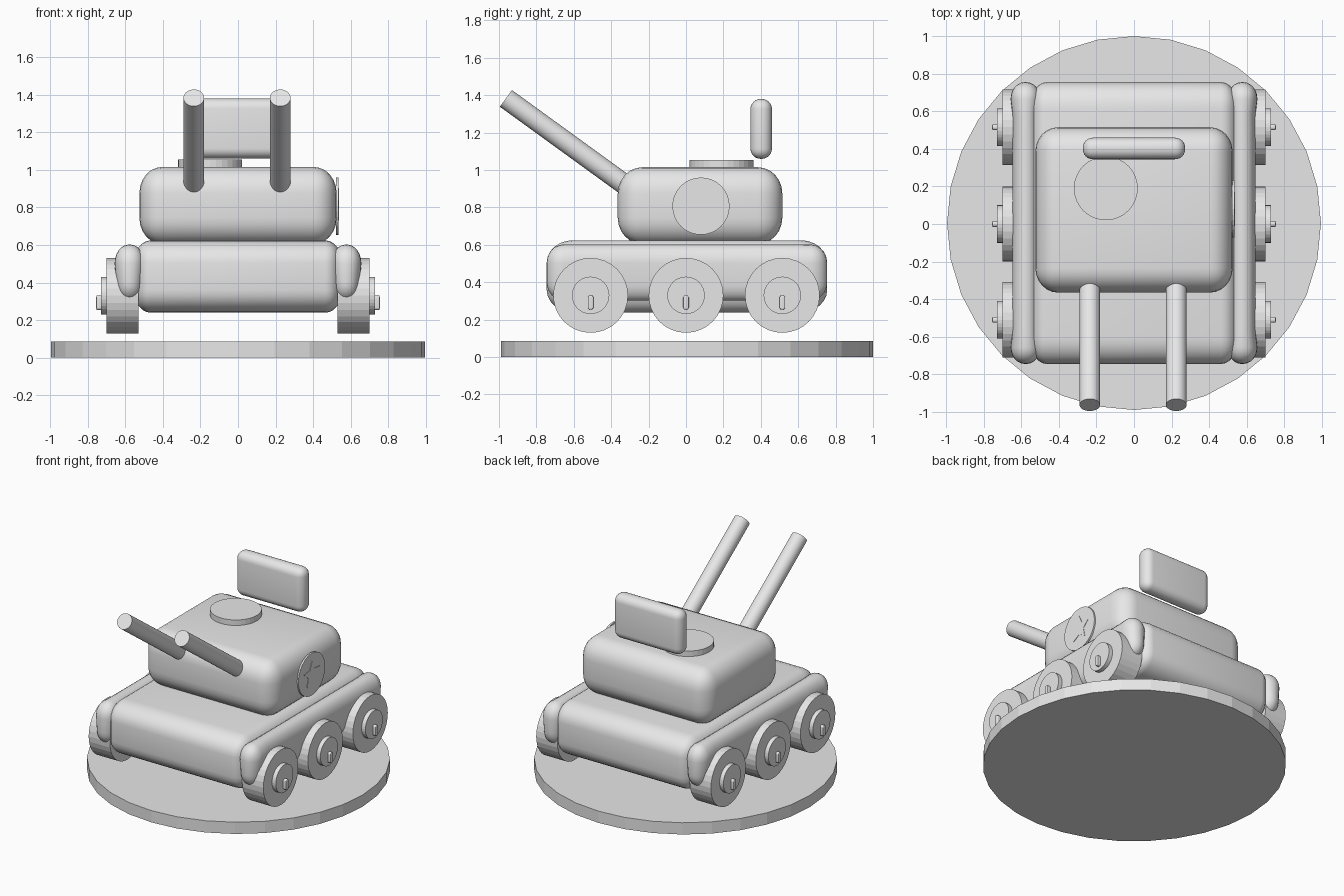
import bpy, bmesh, math
from mathutils import Matrix, Vector

cube = bpy.data.objects.get("Cube")
if cube:
    bpy.data.objects.remove(cube)

GREY = (0.8, 0.8, 0.8, 1)
mat = bpy.data.materials.new("light grey")
mat.use_nodes = True
mat.diffuse_color = GREY
mat.node_tree.nodes["Principled BSDF"].inputs["Base Color"].default_value = GREY


def finish(bm, name, smooth=False):
    mesh = bpy.data.meshes.new(name)
    bmesh.ops.recalc_face_normals(bm, faces=bm.faces)
    bm.to_mesh(mesh)
    bm.free()
    mesh.materials.append(mat)
    ob = bpy.data.objects.new(name, mesh)
    bpy.context.collection.objects.link(ob)
    if smooth:
        bpy.ops.object.select_all(action='DESELECT')
        ob.select_set(True)
        bpy.context.view_layer.objects.active = ob
        bpy.ops.object.shade_smooth_by_angle(angle=math.radians(40))
    return ob


def rounded_bm(size, radii, segments=6):
    """Box whose edges are rounded by a separate radius along each axis."""
    bm = bmesh.new()
    bmesh.ops.create_cube(bm, size=1)
    bmesh.ops.scale(bm, vec=[s / r for s, r in zip(size, radii)], verts=bm.verts)
    bmesh.ops.bevel(bm, geom=bm.edges[:], offset=1, offset_type='OFFSET',
                    segments=segments, profile=0.5, affect='EDGES')
    bmesh.ops.scale(bm, vec=radii, verts=bm.verts)
    return bm


def rounded_box(name, centre, size, radii):
    bm = rounded_bm(size, radii)
    bmesh.ops.translate(bm, vec=centre, verts=bm.verts)
    return finish(bm, name, True)


def cylinder(name, start, end, radius, sides=32, smooth=False):
    a, b = Vector(start), Vector(end)
    axis = b - a
    turn = Vector((0, 0, 1)).rotation_difference(axis).to_matrix().to_4x4()
    bm = bmesh.new()
    bmesh.ops.create_cone(bm, cap_ends=True, segments=sides, radius1=radius,
                          radius2=radius, depth=axis.length,
                          matrix=Matrix.Translation((a + b) / 2) @ turn)
    return finish(bm, name, smooth)


# Stand and main body
cylinder("base_disc", (0, 0.005, 0), (0, 0.005, 0.085), 0.995)
rounded_box("hull", (0, 0.005, 0.432), (1.11, 1.5, 0.385), (0.09, 0.14, 0.12))
rounded_box("turret", (0, 0.075, 0.81), (1.05, 0.88, 0.41), (0.12, 0.13, 0.14))
cylinder("hatch", (-0.15, 0.19, 0.97), (-0.15, 0.19, 1.055), 0.17)
rounded_box("rear_board", (0, 0.402, 1.22), (0.545, 0.115, 0.32), (0.054, 0.054, 0.054))

for side, word in ((1, "left"), (-1, "right")):
    # Fender with swollen ends and a slightly narrower lower half
    bm = rounded_bm((0.14, 1.5, 0.3), (0.066, 0.09, 0.1))
    for y in (-0.58, 0.58):
        bmesh.ops.bisect_plane(bm, geom=bm.verts[:] + bm.edges[:] + bm.faces[:],
                               plane_co=(0, y, 0), plane_no=(0, 1, 0))
    for v in bm.verts:
        if abs(v.co.y) > 0.62:
            v.co.x *= 1.14
        if v.co.z < 0:
            v.co.x *= 0.88
    bmesh.ops.translate(bm, vec=(side * 0.577, 0.005, 0.452), verts=bm.verts)
    finish(bm, word + "_fender", True)

    # Gun barrel
    cylinder(word + "_barrel", (side * 0.23 - 0.005, -0.2, 0.83),
             (side * 0.23 - 0.005, -0.963, 1.383), 0.055, smooth=True)

    # Wheels with hub and small upright pin
    for place, y in (("front", -0.51), ("middle", 0.0), ("rear", 0.515)):
        name = word + "_" + place
        cylinder(name + "_wheel", (side * 0.53, y, 0.33), (side * 0.7, y, 0.33), 0.2)
        cylinder(name + "_hub", (side * 0.69, y, 0.33), (side * 0.73, y, 0.33), 0.1)
        rounded_box(name + "_pin", (side * 0.735, y, 0.292),
                    (0.04, 0.03, 0.076), (0.004, 0.013, 0.013))

# Round side badge with a thin star plate
cylinder("side_badge", (0.522, 0.08, 0.807), (0.535, 0.08, 0.807), 0.153)
bm = bmesh.new()
points = []
for i in range(10):
    r = 0.045 if i % 2 else 0.095
    t = math.pi * i / 5
    points.append(bm.verts.new((0.534, 0.08 + r * math.sin(t), 0.807 + r * math.cos(t))))
star = bm.faces.new(points)
top = bmesh.ops.extrude_face_region(bm, geom=[star])["geom"]
bmesh.ops.translate(bm, vec=(0.004, 0, 0),
                    verts=[g for g in top if isinstance(g, bmesh.types.BMVert)])
finish(bm, "badge_star")
